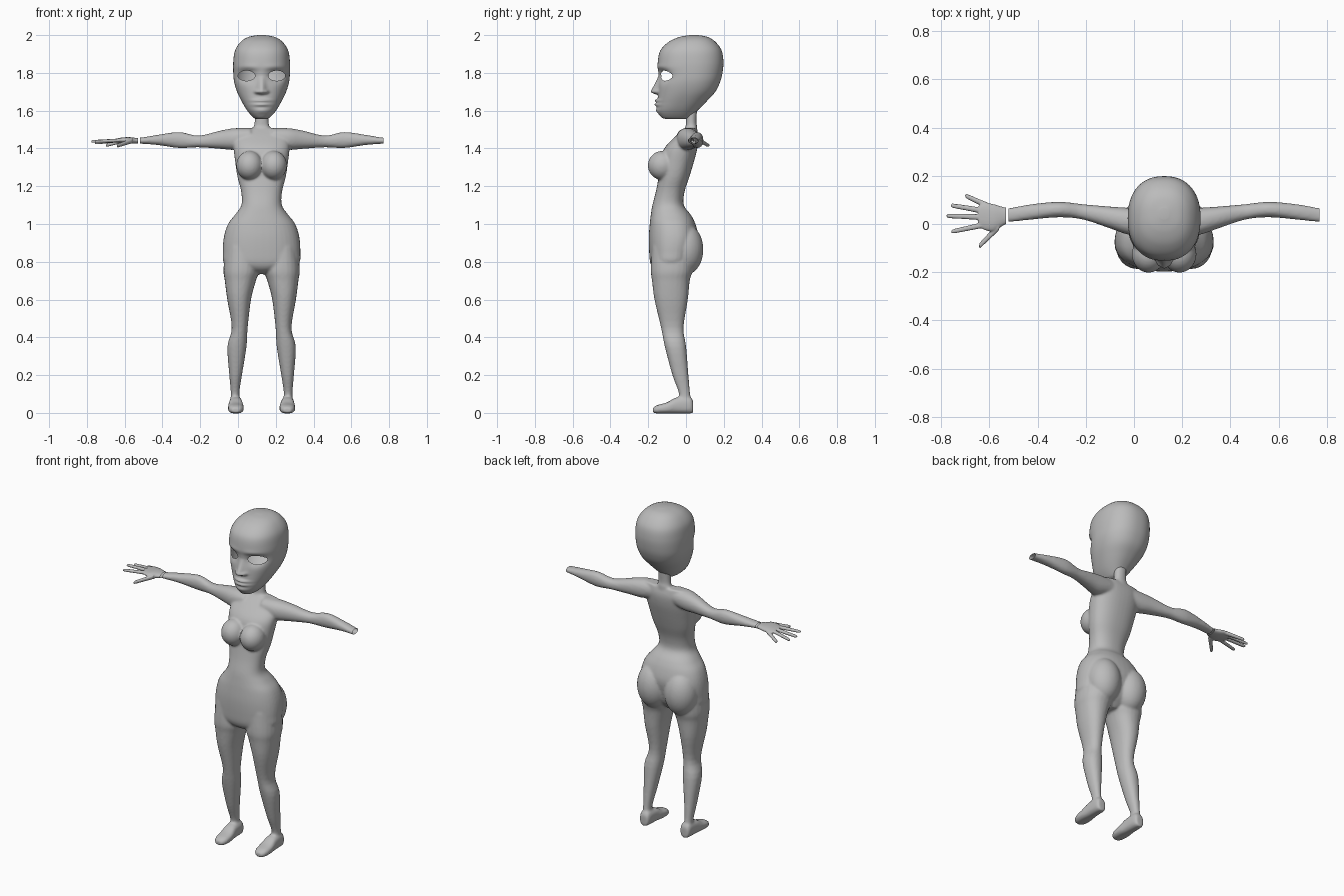
import bpy, bmesh, math
from mathutils import Vector, Matrix

if "Cube" in bpy.data.objects:
    bpy.data.objects.remove(bpy.data.objects["Cube"])

grey = bpy.data.materials.new("plain_grey")
grey.diffuse_color = (0.5, 0.5, 0.5, 1)
grey.use_nodes = True
grey.node_tree.nodes["Principled BSDF"].inputs["Base Color"].default_value = grey.diffuse_color
AXIS_X = 0.125          # the figure's own centre line


def spline(st, k):
    """Catmull-Rom resample of station tuples, k steps per span."""
    out = []
    for i in range(len(st) - 1):
        p = [st[max(i - 1, 0)], st[i], st[i + 1], st[min(i + 2, len(st) - 1)]]
        for j in range(k):
            t = j / k
            out.append([0.5 * (2 * b + (c - a) * t + (2 * a - 5 * b + 4 * c - d) * t * t
                               + (3 * b - a - 3 * c + d) * t ** 3) for a, b, c, d in zip(*p)])
    return out + [list(st[-1])]


def tube(bm, stations, axis, side=1, n=24, k=4, e=2.2):
    """Loft of rounded sections; station = (t, a0, a1, b0, b1) across the axis."""
    rings = []
    for t, a0, a1, b0, b1 in spline(stations, k):
        ring = []
        for i in range(n):
            ang = 2 * math.pi * i / n
            c, s = math.cos(ang), math.sin(ang)
            a = (a0 + a1) / 2 + (a1 - a0) / 2 * math.copysign(abs(c) ** (2 / e), c)
            b = (b0 + b1) / 2 + (b1 - b0) / 2 * math.copysign(abs(s) ** (2 / e), s)
            x, y, z = {"x": (t, a, b), "y": (a, t, b), "z": (a, b, t)}[axis]
            ring.append(bm.verts.new((x * side, y, z)))
        rings.append(ring)
    for r, q in zip(rings, rings[1:]):
        for i in range(n):
            bm.faces.new((r[i], r[(i + 1) % n], q[(i + 1) % n], q[i]))
    bm.faces.new(rings[0])
    bm.faces.new(rings[-1])


def ball(bm, centre, radii):
    m = Matrix.Translation(centre) @ Matrix.Diagonal((*radii, 1))
    bmesh.ops.create_uvsphere(bm, u_segments=32, v_segments=20, radius=1, matrix=m)


def make(name, bm, x=0.0):
    bmesh.ops.recalc_face_normals(bm, faces=bm.faces)
    me = bpy.data.meshes.new(name)
    bm.to_mesh(me)
    bm.free()
    me.materials.append(grey)
    me.shade_smooth()
    o = bpy.data.objects.new(name, me)
    o.location.x = x
    bpy.context.collection.objects.link(o)
    return o


def fuse(o, voxel, passes, cuts):
    """Melt overlapping parts into one skin, then open the ends at the cuts."""
    r = o.modifiers.new("fuse", "REMESH")
    r.mode, r.voxel_size, r.use_smooth_shade = "VOXEL", voxel, True
    s = o.modifiers.new("soften", "SMOOTH")
    s.factor, s.iterations = 0.5, passes
    bpy.context.view_layer.objects.active = o
    for m in ("fuse", "soften"):
        bpy.ops.object.modifier_apply(modifier=m)
    bm = bmesh.new()
    bm.from_mesh(o.data)
    for co, no in cuts:
        bmesh.ops.bisect_plane(bm, geom=bm.verts[:] + bm.edges[:] + bm.faces[:],
                               plane_co=co, plane_no=no, clear_outer=True)
    bm.to_mesh(o.data)
    bm.free()
    o.data.shade_smooth()


# body: torso and neck
bm = bmesh.new()
torso = [(0.735, .03, -.12, -.02), (0.755, .10, -.165, .0), (0.79, .195, -.188, .03),
         (0.85, .205, -.195, .05), (0.93, .20, -.197, .065), (1.0, .178, -.192, .05),
         (1.05, .14, -.186, .025), (1.10, .107, -.178, -.012), (1.17, .108, -.16, -.008),
         (1.25, .128, -.145, .018), (1.33, .14, -.135, .042), (1.40, .148, -.115, .06),
         (1.46, .145, -.06, .066), (1.508, .12, -.005, .055)]
tube(bm, [(z, -w, w, f, b) for z, w, f, b in torso], "z", n=40, e=2.3)
tube(bm, [(1.45, -.07, .07, -.04, .06), (1.51, -.045, .045, -.005, .06),
          (1.54, -.037, .037, .0, .055), (1.62, -.037, .037, .0, .06)], "z")
for s in (1, -1):
    # chest and seat
    ball(bm, (s * .064, -.125, 1.31), (.07, .077, .077))
    ball(bm, (s * .092, -.005, .865), (.098, .097, .135))
    # arm
    tube(bm, [(.06, -.05, .06, 1.41, 1.508), (.145, -.045, .067, 1.393, 1.507),
              (.22, -.02, .072, 1.398, 1.494), (.335, .018, .082, 1.406, 1.468),
              (.435, .028, .092, 1.402, 1.487), (.55, .018, .082, 1.418, 1.472),
              (.64, .008, .067, 1.425, 1.457), (.67, .006, .067, 1.424, 1.458)], "x", s)
    # leg
    tube(bm, [(.88, .02, .19, -.18, .04), (.76, .012, .202, -.187, .035),
              (.70, .03, .195, -.18, .02), (.60, .056, .182, -.167, .01),
              (.45, .074, .158, -.132, -.013), (.35, .08, .181, -.112, .001),
              (.20, .104, .171, -.072, .013), (.10, .118, .163, -.037, .022),
              (.03, .11, .168, -.04, .03)], "z", s)
    # foot
    tube(bm, [(.038, .115, .16, .0, .06), (.02, .105, .17, -.003, .085),
              (-.05, .10, .174, -.003, .082), (-.10, .094, .178, -.003, .056),
              (-.15, .098, .174, -.003, .042), (-.175, .115, .158, .0, .028)], "y", s, e=2.6)
body = make("body", bm, AXIS_X)
fuse(body, .007, 5, [((.645, 0, 0), (1, 0, 0)), ((-.645, 0, 0), (-1, 0, 0))])

# hand: palm and five digits
bm = bmesh.new()
tube(bm, [(-.515, .004, .066, 1.427, 1.455), (-.54, -.005, .07, 1.426, 1.456),
          (-.58, -.03, .082, 1.425, 1.46), (-.62, -.025, .087, 1.43, 1.457),
          (-.645, -.01, .075, 1.432, 1.452)], "x")
for a, b, h in [((-.60, .072, 1.443), (-.70, .118, 1.415), .012),
                ((-.625, .055, 1.443), (-.759, .077, 1.428), .011),
                ((-.625, .028, 1.443), (-.777, .034, 1.437), .011),
                ((-.62, -.003, 1.443), (-.757, -.032, 1.437), .011),
                ((-.56, -.01, 1.441), (-.642, -.092, 1.413), .015)]:
    a, b = Vector(a), Vector(b)
    st = []
    for t, f in ((0, 1.15), (.5, 1), (.93, .85), (1, .45)):
        p, r = a.lerp(b, t), h * f
        st.append((p.x, p.y - r, p.y + r, p.z - r * .8, p.z + r * .8))
    tube(bm, st, "x", n=12)
fuse(make("hand", bm), .004, 3, [((-.53, 0, 0), (1, 0, 0))])


# head: egg-shaped loft with sculpted face and open eye sockets
def bump(v, centre, width):
    return math.exp(-((v - centre) / width) ** 2)


bm = bmesh.new()
skull = [(1.555, .025, -.10, .005), (1.565, .045, -.13, .025), (1.60, .076, -.150, .06),
         (1.65, .106, -.150, .11), (1.70, .13, -.147, .155), (1.75, .145, -.145, .18),
         (1.80, .15, -.147, .193), (1.86, .15, -.149, .198), (1.92, .14, -.135, .188),
         (1.965, .11, -.09, .155), (1.99, .07, -.035, .115), (2.0, .02, .02, .065)]
tube(bm, [(z, -w, w, f, b) for z, w, f, b in skull], "z", n=120, k=9, e=2.3)
EX, EZ, EW, EH = .08, 1.785, .045, .027
for v in bm.verts:
    x, y, z = abs(v.co.x), v.co.y, v.co.z
    if y > -.02 or z < 1.56:
        continue
    rise = max(0, min(1, (1.785 - z) / .08)) * max(0, min(1, (z - 1.682) / .014))
    v.co.y -= .038 * rise * bump(x, 0, .013 + .012 * rise)              # nose
    v.co.y -= .013 * bump(x, .026, .010) * bump(z, 1.70, .010)          # nostrils
    v.co.y -= .016 * bump(x, 0, .042) * (bump(z, 1.653, .008) + bump(z, 1.632, .009))  # lips
    v.co.y -= .008 * bump(x, 0, .035) * bump(z, 1.60, .016)             # chin
    v.co.y += .030 * bump(x, EX, .045) * bump(z, EZ, .032)              # sockets
    v.co.y -= .006 * bump(x, .07, .06) * bump(z, 1.83, .015)            # brow


def eye_dist(co):
    return math.hypot((abs(co.x) - EX) / EW, (co.z - EZ) / EH)


holes = [f for f in bm.faces
         if f.calc_center_median().y < 0 and eye_dist(f.calc_center_median()) < 1]
bmesh.ops.delete(bm, geom=holes, context="FACES")
rim = {v for e in bm.edges if e.is_boundary for v in e.verts}
for v in rim:
    d = eye_dist(v.co)
    s = 1 if v.co.x > 0 else -1
    v.co.x = s * (EX + (abs(v.co.x) - EX) / d)
    v.co.z = EZ + (v.co.z - EZ) / d
make("head", bm, AXIS_X)
